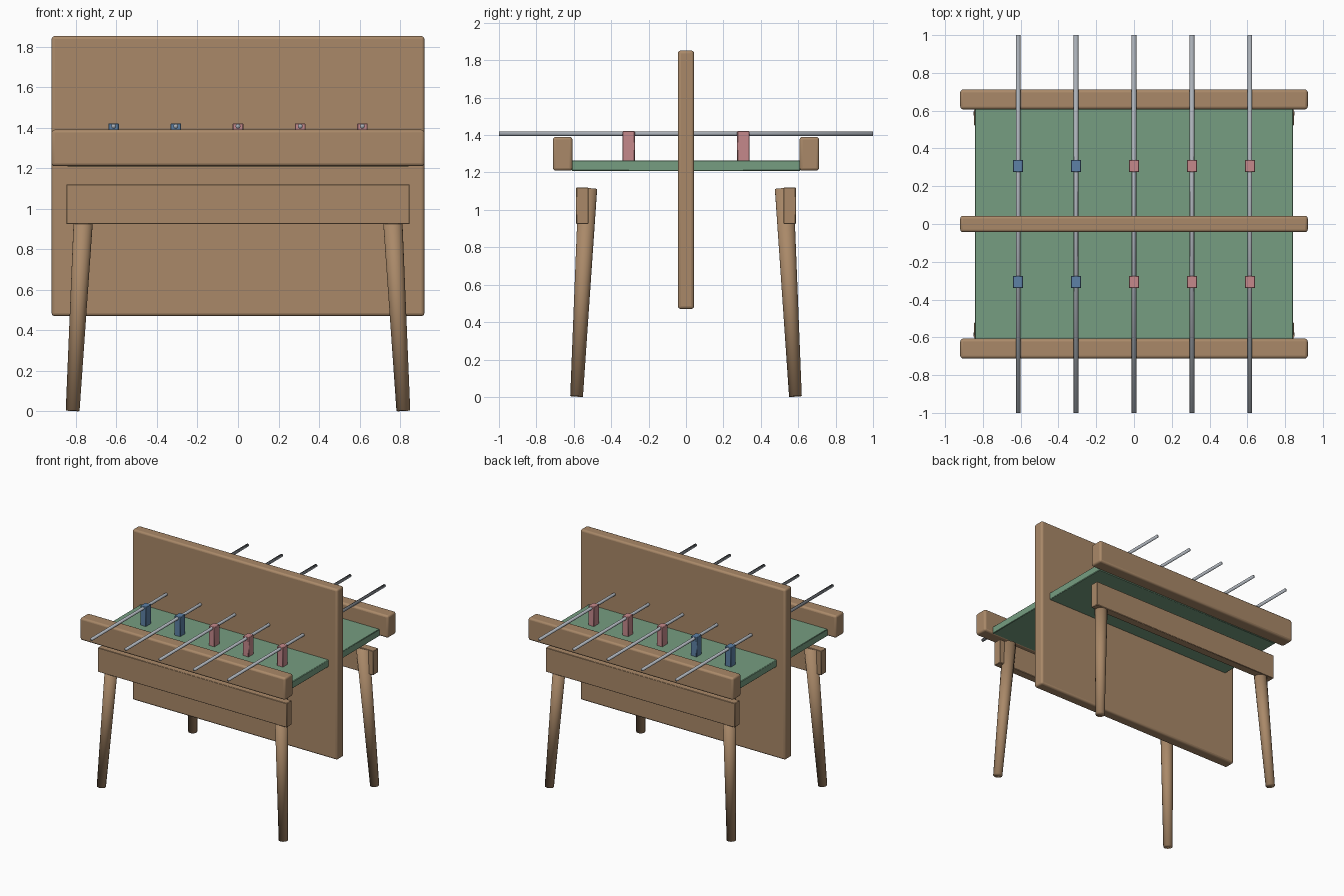
import bpy
from mathutils import Vector

cube = bpy.data.objects.get("Cube")
if cube:
    bpy.data.objects.remove(cube, do_unlink=True)


def material(name, rgb):
    m = bpy.data.materials.new(name)
    m.use_nodes = True
    m.diffuse_color = (*rgb, 1)
    m.node_tree.nodes["Principled BSDF"].inputs["Base Color"].default_value = (*rgb, 1)
    return m


wood = material("warm wood", (0.40, 0.25, 0.14))
green = material("field green", (0.18, 0.34, 0.22))
steel = material("steel", (0.40, 0.43, 0.47))
blue = material("team blue", (0.11, 0.22, 0.38))
red = material("team red", (0.56, 0.25, 0.26))


def box(name, low, high, mat, bevel=0.0, segments=3):
    """Box between two corners, with optional rounded edges."""
    low, high = Vector(low), Vector(high)
    bpy.ops.mesh.primitive_cube_add(size=1, location=(low + high) / 2)
    ob = bpy.context.object
    ob.name = name
    ob.scale = high - low
    bpy.ops.object.transform_apply(location=False, rotation=False, scale=True)
    ob.data.materials.append(mat)
    if bevel:
        mod = ob.modifiers.new("rounded edges", "BEVEL")
        mod.width = bevel
        mod.segments = segments
        bpy.ops.object.shade_smooth_by_angle()
    return ob


def rod(name, start, end, r1, r2, mat, sides):
    """Smooth tapered cylinder between two points."""
    start, end = Vector(start), Vector(end)
    axis = end - start
    bpy.ops.mesh.primitive_cone_add(vertices=sides, radius1=r1, radius2=r2,
                                    depth=axis.length, location=(start + end) / 2)
    ob = bpy.context.object
    ob.name = name
    ob.rotation_euler = axis.to_track_quat("Z", "Y").to_euler()
    ob.data.materials.append(mat)
    bpy.ops.object.shade_smooth()
    return ob


# Dividing panel and playing field
box("divider_panel", (-0.92, -0.043, 0.47), (0.92, 0.043, 1.852), wood, 0.015)
box("playing_field", (-0.843, -0.612, 1.208), (0.843, 0.612, 1.265), green, 0.004, 1)

# Rails, aprons and legs on both long sides
for s, side in ((-1, "front"), (1, "back")):
    box(side + "_rail", (-0.92, min(s * 0.607, s * 0.712), 1.21),
        (0.92, max(s * 0.607, s * 0.712), 1.39), wood, 0.015)
    box(side + "_apron", (-0.847, min(s * 0.522, s * 0.587), 0.924),
        (0.847, max(s * 0.522, s * 0.587), 1.12), wood, 0.003, 1)
    for t, hand in ((-1, "right"), (1, "left")):
        rod(f"{side}_{hand}_leg", (t * 0.816, s * 0.585, 0.003),
            (t * 0.754, s * 0.525, 1.114), 0.034, 0.05, wood, 24)

# Five rods, each carrying one figure on either side of the panel
for i in range(5):
    x = (i - 2) * 0.307
    rod(f"rod_{i + 1}", (x, -1, 1.407), (x, 1, 1.407), 0.012, 0.012, steel, 12)
    for s, side in ((-1, "front"), (1, "back")):
        y = s * 0.307
        box(f"{side}_figure_{i + 1}", (x - 0.026, y - 0.033, 1.26),
            (x + 0.026, y + 0.033, 1.421), blue if i < 2 else red, 0.003, 1)
